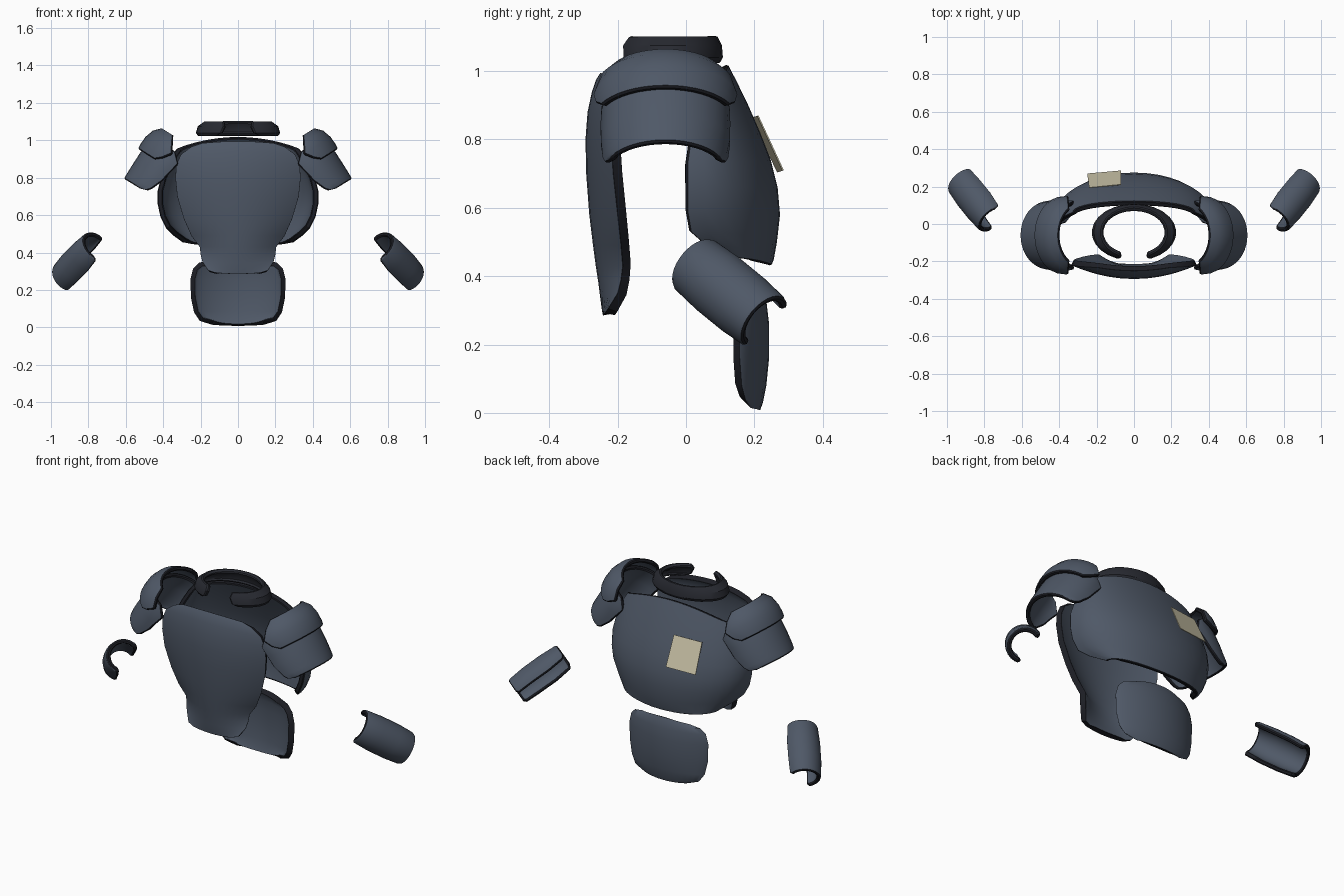
import bpy, math
from mathutils import Vector


def material(name, rgb):
    m = bpy.data.materials.new(name)
    m.diffuse_color = (*rgb, 1)
    return m


SLATE = material("slate_plate", (0.078, 0.098, 0.135))
TRIM = material("dark_trim", (0.012, 0.013, 0.018))
COLLAR = material("dark_collar", (0.021, 0.023, 0.031))
PAPER = material("beige_patch", (0.56, 0.52, 0.37))


def shell(name, grid, inner, thick, mats, flip_x=False):
    """Grid of points -> thick plate with a dark bevelled rim."""
    sx = -1 if flip_x else 1
    verts = [(p[0] * sx, p[1], p[2]) for row in grid for p in row]
    inner = Vector((inner[0] * sx, inner[1], inner[2]))
    n = len(grid[0])
    faces = [(i * n + j, i * n + j + 1, (i + 1) * n + j + 1, (i + 1) * n + j)
             for i in range(len(grid) - 1) for j in range(n - 1)]
    me = bpy.data.meshes.new(name)
    me.from_pydata(verts, [], faces)
    me.update()
    # make the faces look away from the inside point
    if sum(p.normal.dot(p.center - inner) * p.area for p in me.polygons) < 0:
        me.flip_normals()
    for m in mats:
        me.materials.append(m)
    ob = bpy.data.objects.new(name, me)
    bpy.context.collection.objects.link(ob)
    bpy.ops.object.select_all(action='DESELECT')
    ob.select_set(True)
    bpy.context.view_layer.objects.active = ob
    so = ob.modifiers.new("thickness", 'SOLIDIFY')
    so.thickness = thick
    so.offset = -1
    so.material_offset_rim = len(mats) - 1
    if thick > 0.01:
        be = ob.modifiers.new("rim", 'BEVEL')
        be.width = 0.006
        be.segments = 1
        be.limit_method = 'ANGLE'
        be.angle_limit = math.radians(50)
        be.material = len(mats) - 1
    for m in list(ob.modifiers):
        bpy.ops.object.modifier_apply(modifier=m.name)
    bpy.ops.object.shade_smooth_by_angle(angle=math.radians(32))
    return ob


def torso_plate(name, rows, power, inner, thick=0.03, cols=16):
    """Rows: z at centre, z at edge, half width, y at centre, y at edge."""
    grid = []
    for zc, ze, w, yc, ye in rows:
        line = []
        for j in range(cols + 1):
            t = math.pi * (j / cols - 0.5)
            s, c = math.sin(t), max(math.cos(t), 0.0)
            line.append((w * s, ye + (yc - ye) * c ** power, zc + (ze - zc) * s * s))
        grid.append(line)
    return shell(name, grid, inner, thick, [SLATE, TRIM])


def arc_plate(name, origin, axis, crown, rows, thick, mat=SLATE, flip_x=False, cols=16):
    """Rows: distance along axis, side radius, crown radius, half angle."""
    o, d = Vector(origin), Vector(axis).normalized()
    c = Vector(crown)
    c = (c - d * c.dot(d)).normalized()
    side = d.cross(c)
    grid = []
    for s, rl, rh, amax in rows:
        line = []
        for j in range(cols + 1):
            a = math.radians(amax) * (2 * j / cols - 1)
            line.append(o + d * s + c * (rh * math.cos(a)) + side * (rl * math.sin(a)))
        grid.append(line)
    mid = o + d * ((rows[0][0] + rows[-1][0]) / 2)
    return shell(name, grid, mid, thick, [mat, TRIM if mat is SLATE else mat], flip_x)


# chest plate
torso_plate("chest_plate", [
    (0.285, 0.292, 0.12, -0.243, -0.237), (0.30, 0.305, 0.16, -0.246, -0.228),
    (0.345, 0.35, 0.19, -0.252, -0.20), (0.385, 0.39, 0.20, -0.257, -0.19),
    (0.43, 0.43, 0.205, -0.264, -0.185), (0.49, 0.49, 0.25, -0.272, -0.19),
    (0.58, 0.58, 0.29, -0.283, -0.20), (0.70, 0.70, 0.325, -0.292, -0.213),
    (0.80, 0.80, 0.335, -0.294, -0.22), (0.88, 0.87, 0.33, -0.288, -0.222),
    (0.94, 0.925, 0.305, -0.275, -0.225), (0.975, 0.965, 0.25, -0.263, -0.23),
    (0.995, 0.985, 0.19, -0.25, -0.233)], 2.0, (0, 0.3, 0.65))

# back plate
torso_plate("back_plate", [
    (0.43, 0.45, 0.29, 0.25, 0.13), (0.45, 0.49, 0.345, 0.257, 0.055),
    (0.50, 0.53, 0.385, 0.266, 0.01), (0.58, 0.59, 0.415, 0.275, 0.0),
    (0.66, 0.66, 0.43, 0.268, 0.0), (0.74, 0.73, 0.43, 0.248, 0.0),
    (0.82, 0.80, 0.412, 0.217, 0.01), (0.90, 0.86, 0.387, 0.182, 0.03),
    (0.97, 0.915, 0.357, 0.148, 0.045), (1.02, 0.96, 0.325, 0.122, 0.06)],
    0.85, (0, -0.1, 0.65), 0.028, 20)

# lower back plate
torso_plate("lower_back_plate", [
    (0.008, 0.014, 0.14, 0.217, 0.19), (0.03, 0.035, 0.205, 0.225, 0.175),
    (0.08, 0.08, 0.235, 0.235, 0.163), (0.16, 0.16, 0.252, 0.243, 0.157),
    (0.26, 0.26, 0.254, 0.243, 0.157), (0.32, 0.315, 0.24, 0.236, 0.16),
    (0.355, 0.345, 0.21, 0.227, 0.17), (0.375, 0.36, 0.15, 0.217, 0.185)],
    1.6, (0, -0.1, 0.2))

# open neck collar
arc_plate("neck_collar", (0, -0.045, 1.02), (0, 0, 1), (0, 1, 0), [
    (0.0, 0.215, 0.142, 146), (0.02, 0.226, 0.153, 157),
    (0.055, 0.215, 0.15, 160), (0.085, 0.175, 0.135, 154)],
    0.025, COLLAR, cols=22)

DOWN, OUT = (0.53, 0, -0.85), (0.85, 0, 0.53)
for label, flip in (("right", False), ("left", True)):
    # shoulder guard under the cap
    arc_plate(label + "_shoulder_guard", (0.336, -0.06, 0.918), DOWN, OUT, [
        (-0.02, 0.175, 0.15, 85), (0.03, 0.188, 0.162, 104), (0.09, 0.19, 0.167, 99),
        (0.15, 0.19, 0.168, 95), (0.215, 0.185, 0.168, 86), (0.237, 0.182, 0.167, 80),
        (0.25, 0.178, 0.166, 66)], 0.022, flip_x=flip)
    # shoulder cap on top
    arc_plate(label + "_shoulder_cap", (0.336, -0.06, 0.918), DOWN, OUT, [
        (-0.09, 0.165, 0.135, 60), (-0.05, 0.20, 0.172, 74), (0.0, 0.213, 0.188, 84),
        (0.045, 0.215, 0.19, 74), (0.075, 0.213, 0.187, 62)], 0.022, flip_x=flip)
    # forearm guard
    arc_plate(label + "_forearm_guard", (0.838, 0.127, 0.35), (0.534, 0.653, -0.534),
              (0.82, -0.25, 0.515), [
        (-0.16, 0.086, 0.088, 88), (-0.145, 0.093, 0.093, 105), (-0.05, 0.099, 0.099, 110),
        (0.06, 0.099, 0.098, 110), (0.145, 0.093, 0.09, 112), (0.16, 0.088, 0.084, 104)],
        0.022, flip_x=flip)

# patch stuck on the back
shell("back_patch", [
    [(-0.24, 0.195, 0.865), (-0.07, 0.212, 0.87)],
    [(-0.25, 0.27, 0.705), (-0.07, 0.286, 0.71)]], (-0.15, 0, 0.6), 0.004, [PAPER])
